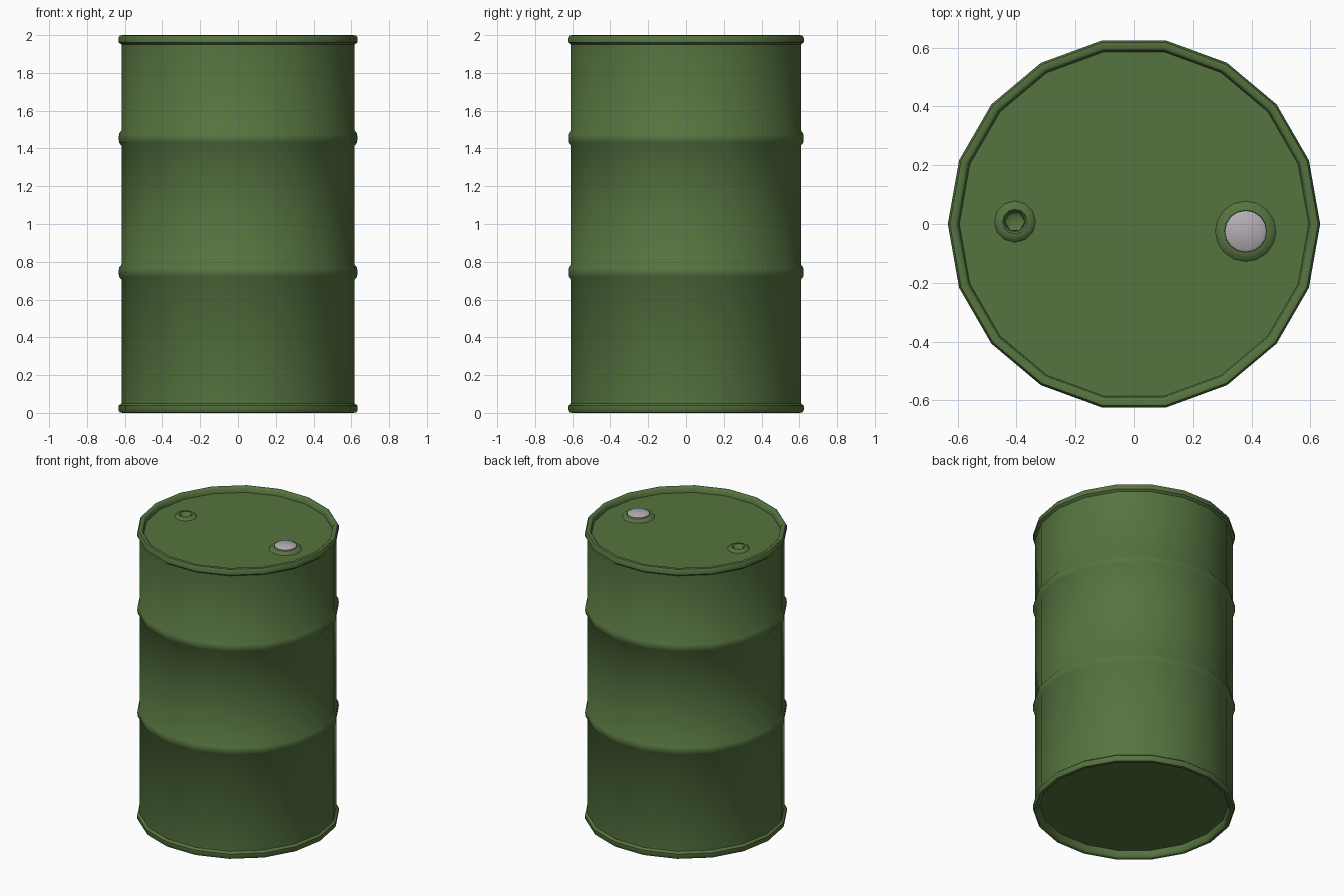
import bpy, bmesh, math

if "Cube" in bpy.data.objects:
    bpy.data.objects.remove(bpy.data.objects["Cube"])

def material(name, rgb):
    m = bpy.data.materials.new(name)
    m.diffuse_color = (*rgb, 1)
    m.use_nodes = True
    m.node_tree.nodes["Principled BSDF"].inputs["Base Color"].default_value = m.diffuse_color
    return m

green = material("drum green", (0.092, 0.172, 0.05))
grey = material("cap pale grey", (0.45, 0.42, 0.45))

def lathe(name, profile, sides, mat, centre=(0, 0), closed=False, turn=0.0):
    """Spin (radius, z) points around a vertical axis; radius 0 makes a pole."""
    bm = bmesh.new()
    rings = []
    for r, z in profile:
        n = 1 if r == 0 else sides
        rings.append([bm.verts.new((centre[0] + r * math.cos(turn + 2 * math.pi * i / sides),
                                    centre[1] + r * math.sin(turn + 2 * math.pi * i / sides), z))
                      for i in range(n)])
    pairs = list(zip(rings, rings[1:]))
    if closed:
        pairs.append((rings[-1], rings[0]))
    for a, b in pairs:
        for i in range(sides):
            j = (i + 1) % sides
            if len(a) == 1:
                bm.faces.new((a[0], b[j], b[i]))
            elif len(b) == 1:
                bm.faces.new((a[i], a[j], b[0]))
            else:
                bm.faces.new((a[i], a[j], b[j], b[i]))
    bmesh.ops.recalc_face_normals(bm, faces=bm.faces)
    mesh = bpy.data.meshes.new(name)
    bm.to_mesh(mesh)
    bm.free()
    mesh.materials.append(mat)
    mesh.shade_smooth()
    mesh.set_sharp_from_angle(angle=math.radians(50))
    ob = bpy.data.objects.new(name, mesh)
    bpy.context.collection.objects.link(ob)
    return ob

BODY, RIB = 0.618, 0.633

def rib(z):
    # rounded rolling hoop around the wall
    return [(BODY, z - 0.04), (RIB - 0.003, z - 0.025), (RIB, z),
            (RIB - 0.003, z + 0.025), (BODY, z + 0.04)]

# drum: recessed base, bottom rim, wall with two hoops, top rim, recessed lid
profile = [(0, 0.05), (0.594, 0.05), (0.598, 0.008), (0.608, 0.0), (0.626, 0.002),
           (RIB, 0.014), (RIB, 0.038), (BODY, 0.05)]
profile += rib(0.745) + rib(1.455)
profile += [(BODY, 1.95), (RIB, 1.962), (RIB, 1.986), (0.626, 1.998), (0.608, 2.0),
            (0.598, 1.992), (0.594, 1.963), (0, 1.963)]
lathe("drum_body", profile, 18, green)

# large bung collar with pale cap
lathe("large_bung_collar", [(0.105, 1.961), (0.09, 1.976), (0.072, 1.978), (0.066, 1.962)],
      16, green, (0.38, -0.025), closed=True)
lathe("large_bung_cap", [(0.07, 1.964), (0.071, 1.986), (0.06, 1.993), (0, 1.997)],
      16, grey, (0.38, -0.025))

# small bung: open ring with a hexagon hollow
lathe("small_bung_ring", [(0.072, 1.961), (0.06, 1.976), (0.042, 1.977), (0.034, 1.964)],
      12, green, (-0.405, 0.008), closed=True)
lathe("small_bung_plug", [(0.036, 1.964), (0.034, 1.97), (0.03, 1.966), (0, 1.965)],
      6, green, (-0.405, 0.008))
